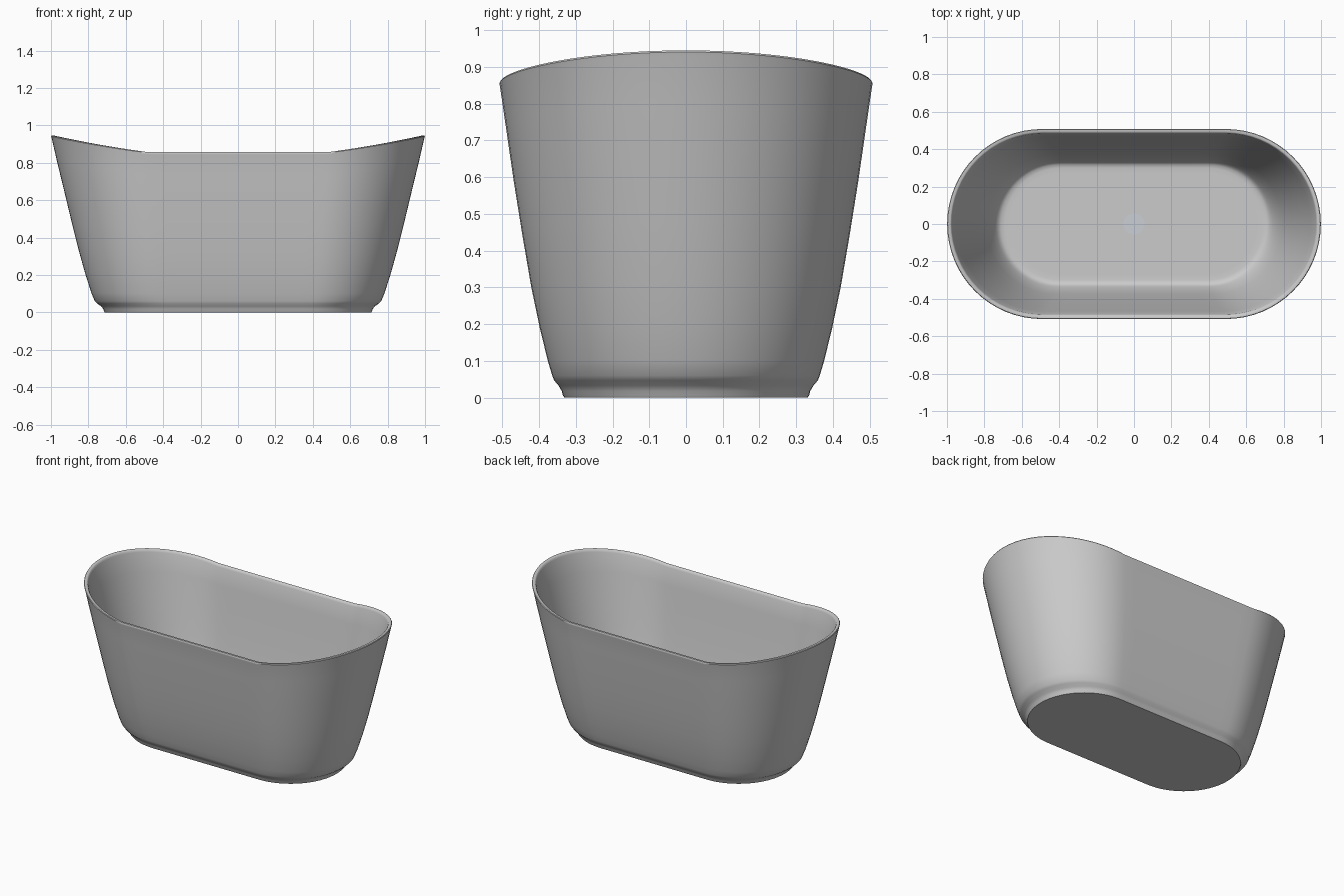
import bpy, bmesh, math

if "Cube" in bpy.data.objects:
    bpy.data.objects.remove(bpy.data.objects["Cube"])

ARC, STRAIGHT = 32, 12      # segments per round end / straight side
LOW = 0.858                 # rim height along the straight sides
FLOOR = 0.035               # height of the inside floor


def stadium(a, b):
    """Oval outline: half length a, half width b, round ends."""
    s = a - b
    pts = []
    for side in (1, -1):
        for i in range(ARC + 1):
            t = -math.pi / 2 + math.pi * i / ARC
            pts.append((side * (s + b * math.cos(t)), side * b * math.sin(t)))
        for i in range(1, STRAIGHT):
            pts.append((side * s * (1 - 2 * i / STRAIGHT), side * b))
    return pts


# Rise of the rim towards the ends, per outline point
rise = []
for x, y in stadium(1.0, 0.508):
    t = max(0, (abs(x) - 0.492) / 0.508)
    rise.append(0.087 * (0.75 * t + 0.25 * t * t))

# Outer wall: (half length, half width, height)
outer = [(0.712, 0.331, 0), (0.716, 0.335, 0.006), (0.72, 0.338, 0.018),
         (0.732, 0.347, 0.033), (0.753, 0.359, 0.047), (0.766, 0.364, 0.06),
         (0.784, 0.376, 0.10), (0.816, 0.398, 0.19), (0.850, 0.421, 0.30),
         (0.889, 0.445, 0.44), (0.929, 0.469, 0.59), (0.968, 0.490, 0.735),
         (0.996, 0.506, 0.845), (0.999, 0.508, 0.854), (0.996, 0.505, LOW)]
# Inner wall follows the outer one, then rounds into the floor
inner = [(a - 0.023, b - 0.023, z) for a, b, z in reversed(outer[6:13])]
inner = [(0.982, 0.491, LOW), (0.977, 0.487, 0.854)] + inner
inner += [(0.740, 0.336, 0.065), (0.728, 0.328, 0.048),
          (0.712, 0.317, 0.038), (0.69, 0.30, FLOOR), (0.66, 0.27, FLOOR)]

# Tub shell lofted through all rings
bm = bmesh.new()
rings = []
for a, b, z in outer + inner:
    k = max(0, (z - 0.06) / (LOW - 0.06))
    rings.append([bm.verts.new((x, y, z + r * k))
                  for (x, y), r in zip(stadium(a, b), rise)])
n = len(rise)
for lo, hi in zip(rings, rings[1:]):
    for i in range(n):
        j = (i + 1) % n
        bm.faces.new((lo[i], lo[j], hi[j], hi[i]))
bm.faces.new(rings[0][::-1])
bm.faces.new(rings[-1])
bmesh.ops.recalc_face_normals(bm, faces=bm.faces)
mesh = bpy.data.meshes.new("bathtub_shell")
bm.to_mesh(mesh)
bm.free()
tub = bpy.data.objects.new("bathtub_shell", mesh)
bpy.context.collection.objects.link(tub)
bpy.context.view_layer.objects.active = tub
tub.select_set(True)
bpy.ops.object.shade_smooth_by_angle(angle=math.radians(50))

# Drain cover in the middle of the floor
bpy.ops.mesh.primitive_cylinder_add(vertices=48, radius=0.056, depth=0.008,
                                    location=(0, 0, FLOOR))
drain = bpy.context.object
drain.name = "drain_cover"
bpy.ops.object.shade_smooth_by_angle(angle=math.radians(35))
mat = bpy.data.materials.new("drain_metal")
mat.diffuse_color = (0.6, 0.63, 0.67, 1)
mat.use_nodes = True
mat.node_tree.nodes["Principled BSDF"].inputs["Base Color"].default_value = mat.diffuse_color
drain.data.materials.append(mat)
